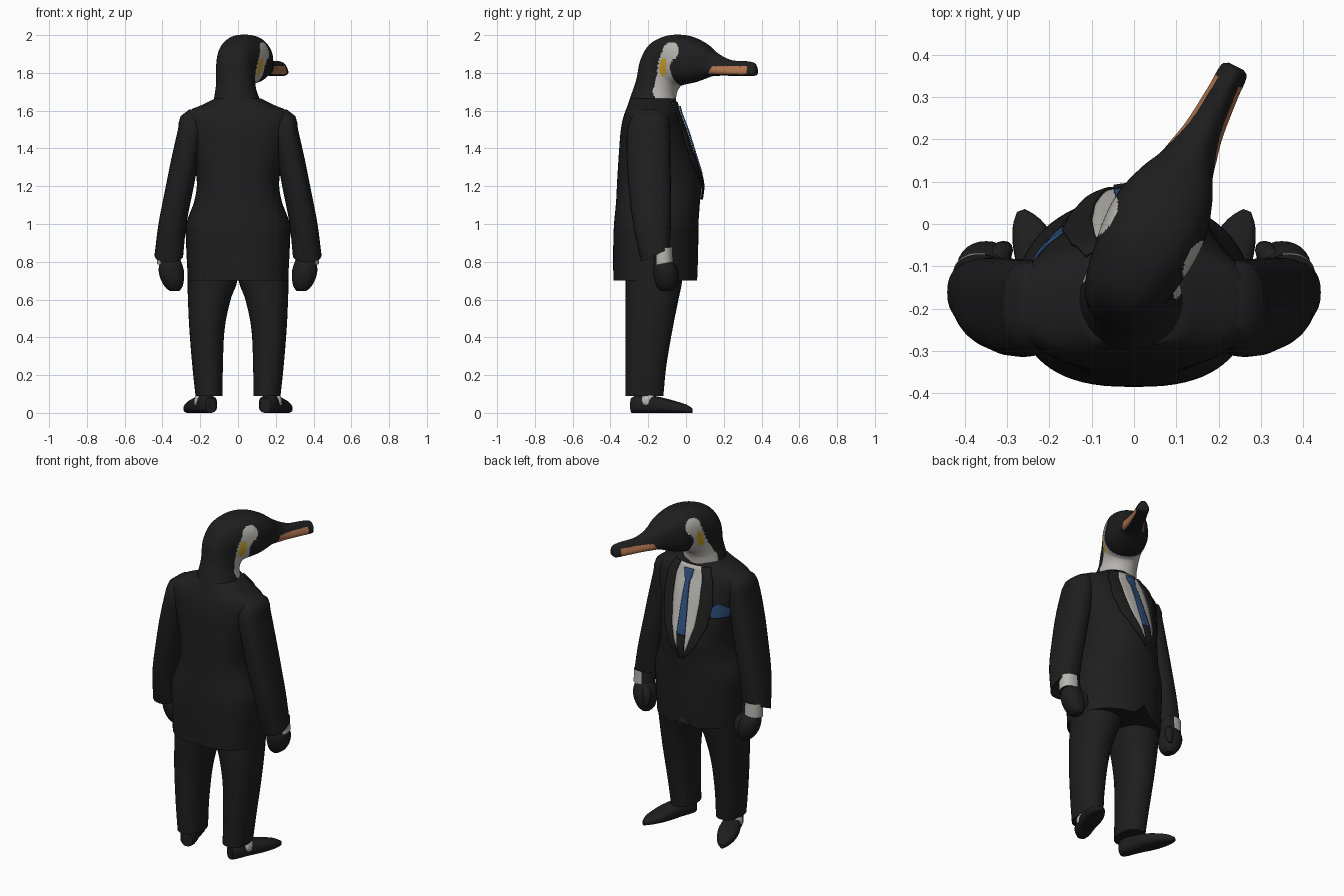
import bpy, bmesh, math

if "Cube" in bpy.data.objects:
    bpy.data.objects.remove(bpy.data.objects["Cube"])


def material(name, col):
    m = bpy.data.materials.new(name)
    m.diffuse_color = (*col, 1)
    m.use_nodes = True
    m.node_tree.nodes["Principled BSDF"].inputs["Base Color"].default_value = m.diffuse_color
    return m


BLACK = material("black", (0.013, 0.013, 0.013))
WHITE = material("off white", (0.47, 0.46, 0.43))
ORANGE = material("orange", (0.43, 0.17, 0.075))
YELLOW = material("yellow", (0.62, 0.35, 0.02))
BLUE = material("blue", (0.026, 0.073, 0.19))


def spline(table, t):
    """Smooth interpolation of table rows (key, values...) at key t."""
    n = len(table)
    t = min(max(t, table[0][0]), table[-1][0])
    i = max(k for k in range(n - 1) if table[k][0] <= t)
    a, b = table[i], table[i + 1]
    p, q = table[max(i - 1, 0)], table[min(i + 2, n - 1)]
    h = b[0] - a[0]
    s = (t - a[0]) / h
    out = []
    for c in range(1, len(a)):
        ma = (b[c] - p[c]) / (b[0] - p[0]) * h
        mb = (q[c] - a[c]) / (q[0] - a[0]) * h
        out.append((2*s**3 - 3*s*s + 1) * a[c] + (s**3 - 2*s*s + s) * ma
                   + (3*s*s - 2*s**3) * b[c] + (s**3 - s*s) * mb)
    return out


def linear(table, t):
    for (a, va), (b, vb) in zip(table, table[1:]):
        if t <= b:
            return va + (vb - va) * max(0, (t - a) / (b - a))
    return table[-1][1]


def span(a, b, n):
    return [a + (b - a) * i / (n - 1) for i in range(n)]


def add_mesh(name, verts, faces, mats, angle=45):
    me = bpy.data.meshes.new(name)
    me.from_pydata(verts, [], faces)
    bm = bmesh.new()
    bm.from_mesh(me)
    bmesh.ops.recalc_face_normals(bm, faces=bm.faces)
    bm.to_mesh(me)
    bm.free()
    for m in mats:
        me.materials.append(m)
    me.shade_smooth()
    me.set_sharp_from_angle(angle=math.radians(angle))
    ob = bpy.data.objects.new(name, me)
    bpy.context.collection.objects.link(ob)
    return ob


def loft(name, rings, mats):
    n, m = len(rings[0]), len(rings)
    faces = [(i*n + j, i*n + (j+1) % n, (i+1)*n + (j+1) % n, (i+1)*n + j)
             for i in range(m - 1) for j in range(n)]
    faces += [tuple(range(n)), tuple(range((m-1)*n, m*n))]
    return add_mesh(name, [p for r in rings for p in r], faces, mats)


def se(a, n):
    """Point on a unit superellipse."""
    c, s = math.cos(a), math.sin(a)
    return (math.copysign(abs(c) ** (2/n), c), math.copysign(abs(s) ** (2/n), s))


def upright(name, table, mats, side=1, seg=28, steps=24, n=2.2):
    """Limb lofted upwards; rows are z, cx, cy, rx, ry, tilt."""
    rings = []
    for z in span(table[0][0], table[-1][0], steps):
        cx, cy, rx, ry, tilt = spline(table, z)
        pts = [se(2*math.pi*k/seg, n) for k in range(seg)]
        rings.append([(side*(cx + rx*c), cy + ry*s, z + tilt*s) for c, s in pts])
    return loft(name, rings, mats)


# Jacket body: z, half width, back y, front y
BODY = [(0.70, .265, -.385, .060), (0.90, .275, -.385, .065), (1.00, .274, -.381, .066),
        (1.12, .232, -.370, .074), (1.22, .218, -.365, .080), (1.38, .245, -.355, .035),
        (1.50, .275, -.345, -.003), (1.565, .288, -.332, -.028), (1.60, .262, -.320, -.040),
        (1.63, .190, -.308, -.047), (1.665, .122, -.290, -.055)]
BACK_EXP, FRONT_EXP = 2.6, 2.05
rings = []
for z in span(0.70, 1.665, 56):
    hw, yb, yf = spline(BODY, z)
    ring = []
    for k in range(72):
        a = 2*math.pi*k/72
        c, s = se(a, FRONT_EXP if a < math.pi else BACK_EXP)
        x = hw*c
        # rounded cutaway at the front hem
        hem = 0.70 + (0.08 * max(0, 1 - abs(x + .02)/0.07) ** 1.6 if s > 0 else 0)
        ring.append((x, (yb+yf)/2 + (yf-yb)/2*s, max(z, hem)))
    rings.append(ring)
loft("jacket_body", rings, [BLACK])


def chest_y(x, z):
    hw, yb, yf = spline(BODY, z)
    return (yb+yf)/2 + (yf-yb)/2 * max(0, 1 - abs(x/hw)**FRONT_EXP) ** (1/FRONT_EXP)


def plate(name, rows, mat, off, steps=26, cols=9, lean=.065):
    """Thin cloth piece on the chest; rows are z, x start, x end."""
    verts, faces = [], []
    for z in span(rows[0][0], rows[-1][0], steps):
        dx = -lean * max(0, 1.6 - z)
        a = linear([(r[0], r[1]) for r in rows], z) + dx
        b = linear([(r[0], r[2]) for r in rows], z) + dx
        verts += [(x, chest_y(x, z) + off, z) for x in span(a, b, cols)]
    for i in range(steps - 1):
        for j in range(cols - 1):
            k = i*cols + j
            faces.append((k, k+1, k+cols+1, k+cols))
    ob = add_mesh(name, verts, faces, [mat])
    sol = ob.modifiers.new("thickness", 'SOLIDIFY')
    sol.thickness = 0.008
    sol.offset = 0
    return ob


# Shirt front, tie, lapels and pocket square
V = [(1.13, .003), (1.20, .038), (1.32, .075), (1.45, .090), (1.58, .090), (1.645, .070)]
plate("shirt_front", [(z, -w, w) for z, w in V], WHITE, 0.003)
plate("tie", [(1.265, -.026, .026), (1.40, -.022, .022),
              (1.565, -.014, .014), (1.575, -.022, .022), (1.625, -.030, .030)], BLUE, 0.014)
plate("waist_gap", [(1.13, -.006, .006), (1.18, -.020, .020), (1.27, -.026, .026)], BLACK, 0.012)
LAPEL = [0.010, 0.040, 0.060, 0.070, 0.060, 0.045]
for s in (1, -1):
    plate("lapel", [(z, s*w, s*(w+d)) for (z, w), d in zip(V, LAPEL)], BLACK, 0.010)
plate("pocket_square", [(1.370, -.230, -.170), (1.395, -.242, -.150), (1.425, -.235, -.158),
                        (1.450, -.205, -.185)], BLUE, 0.006, 14, 9, 0)

for s in (1, -1):
    # Sleeve, cuff, hand and thumb
    upright("sleeve", [(.835, .366, -.162, .076, .076, .035), (1.00, .347, -.180, .074, .100, 0),
                       (1.20, .308, -.192, .074, .112, 0), (1.35, .279, -.198, .073, .115, 0),
                       (1.50, .248, -.198, .070, .113, 0), (1.57, .240, -.19, .064, .095, 0),
                       (1.605, .215, -.19, .045, .055, 0)], [BLACK], s, n=2.4)
    cuff = upright("shirt_cuff", [(.79, .366, -.119, .062, .050, .01),
                                  (.87, .366, -.122, .062, .050, .01)],
                   [WHITE, BLACK], s, 32, 5)
    for f in cuff.data.polygons:
        # only the outer front of the cuff shows pale
        if (abs(f.center.x) - .366) * .85 + (f.center.y + .120) * .55 < .016:
            f.material_index = 1
    upright("hand", [(.645, .336, -.100, .024, .032, 0), (.665, .340, -.102, .045, .050, 0),
                     (.71, .348, -.105, .062, .064, 0), (.76, .354, -.110, .066, .064, 0),
                     (.82, .358, -.120, .050, .042, 0)], [BLACK], s)
    upright("thumb", [(.685, .310, -.055, .008, .008, 0), (.71, .308, -.058, .020, .018, 0),
                      (.77, .315, -.070, .024, .024, 0), (.80, .33, -.085, .015, .015, 0)],
            [BLACK], s, 12, 8)
    # Trouser leg
    upright("trouser_leg", [(.09, .153, -.220, .072, .100, 0), (.25, .161, -.212, .081, .108, 0),
                            (.45, .164, -.195, .094, .125, 0), (.60, .152, -.180, .113, .140, 0),
                            (.70, .135, -.170, .132, .150, 0), (.80, .132, -.168, .130, .152, 0)],
            [BLACK], s, 36)
    # Pointed shoe, toes turned out
    shoe = [(0, .030, .080), (.02, .045, .090), (.10, .050, .093), (.18, .058, .078),
            (.25, .052, .060), (.31, .033, .042), (.34, .010, .024)]
    rings = []
    for t in span(0, .34, 20):
        w, h = spline(shoe, t)
        ring = []
        for k in range(24):
            c, q = se(2*math.pi*k/24, 2.8)
            ring.append((s*(.145 + .361*t + .932*w*c), -.285 + .932*t - .361*w*c, h/2 + h/2*q))
        rings.append(ring)
    loft("shoe", rings, [BLACK])
    # Pale sock showing at the outer ankle
    upright("sock_patch", [(.035, .218, -.200, .004, .012, 0), (.045, .219, -.200, .013, .028, 0),
                           (.07, .217, -.200, .016, .036, 0), (.095, .210, -.200, .012, .030, 0)],
            [WHITE], s, 16, 8)

# Neck, head and beak in one loft: back/top point, throat/chin point, half width, turn
HEAD = [(0, -.220, 1.56, .065, 1.56, .150, 0), (1, -.192, 1.65, .057, 1.64, .126, 4),
        (2, -.156, 1.76, .060, 1.69, .106, 13), (3, -.130, 1.87, .075, 1.725, .102, 21),
        (4, -.075, 1.955, .100, 1.736, .108, 26.6), (5, .025, 1.998, .130, 1.742, .118, 26.6),
        (6, .130, 1.997, .170, 1.750, .116, 26.6), (7, .225, 1.960, .225, 1.767, .094, 26.6),
        (8, .305, 1.905, .275, 1.782, .064, 26.6), (9, .390, 1.868, .350, 1.785, .044, 26.6),
        (10, .480, 1.862, .460, 1.783, .034, 26.6), (11, .528, 1.852, .528, 1.785, .030, 26.6),
        (11.5, .540, 1.835, .540, 1.797, .018, 26.6)]
SEG = 112
rings, along = [], []
for t in span(0, 11.5, 180):
    ut, zt, ub, zb, w, yaw = spline(HEAD, t)
    c, s = math.cos(math.radians(yaw)), math.sin(math.radians(yaw))
    squash = .4 * min(1, max(0, t - 7.5))      # bill is widest low down
    ring = []
    for k in range(SEG):
        ca, sa = se(2*math.pi*k/SEG, 2.0 + .5*min(1, max(0, t - 2)))
        u = (ut+ub)/2 + (ut-ub)/2*ca
        z = (zt+zb)/2 + (zt-zb)/2*ca
        lat = w*sa*(1 - squash*ca)
        ring.append((u*s + lat*c, -.11 + u*c - lat*s, z))
        along.append(u)
    rings.append(ring)
head = loft("head_and_beak", rings, [BLACK, WHITE, YELLOW, ORANGE])

# Markings: white throat and ear crescent, yellow ear spot, orange bill stripe
REAR = [(1.56, -.01), (1.65, -.040), (1.70, -.047), (1.76, -.025), (1.80, -.005), (1.88, .024),
        (1.95, .055)]
FRONT = [(1.56, .2), (1.715, .2), (1.735, .10), (1.83, .082), (1.88, .11), (1.94, .135)]
for f in head.data.polygons:
    if len(f.vertices) > 4:
        continue
    u = sum(along[i] for i in f.vertices) / 4
    z = f.center.z
    if ((u - .041 - .2*(z-1.83))/.022)**2 + ((z-1.83)/.052)**2 < 1:
        f.material_index = 2
    elif z < 1.92 and linear(REAR, z) < u < linear(FRONT, z):
        f.material_index = 1
    elif math.hypot(u-.088, z-1.915) < .048:
        f.material_index = 1
    elif .285 < u < .50 and 1.793 < z < 1.836 and z < 1.80 + (u-.285)*1.5:
        f.material_index = 3
